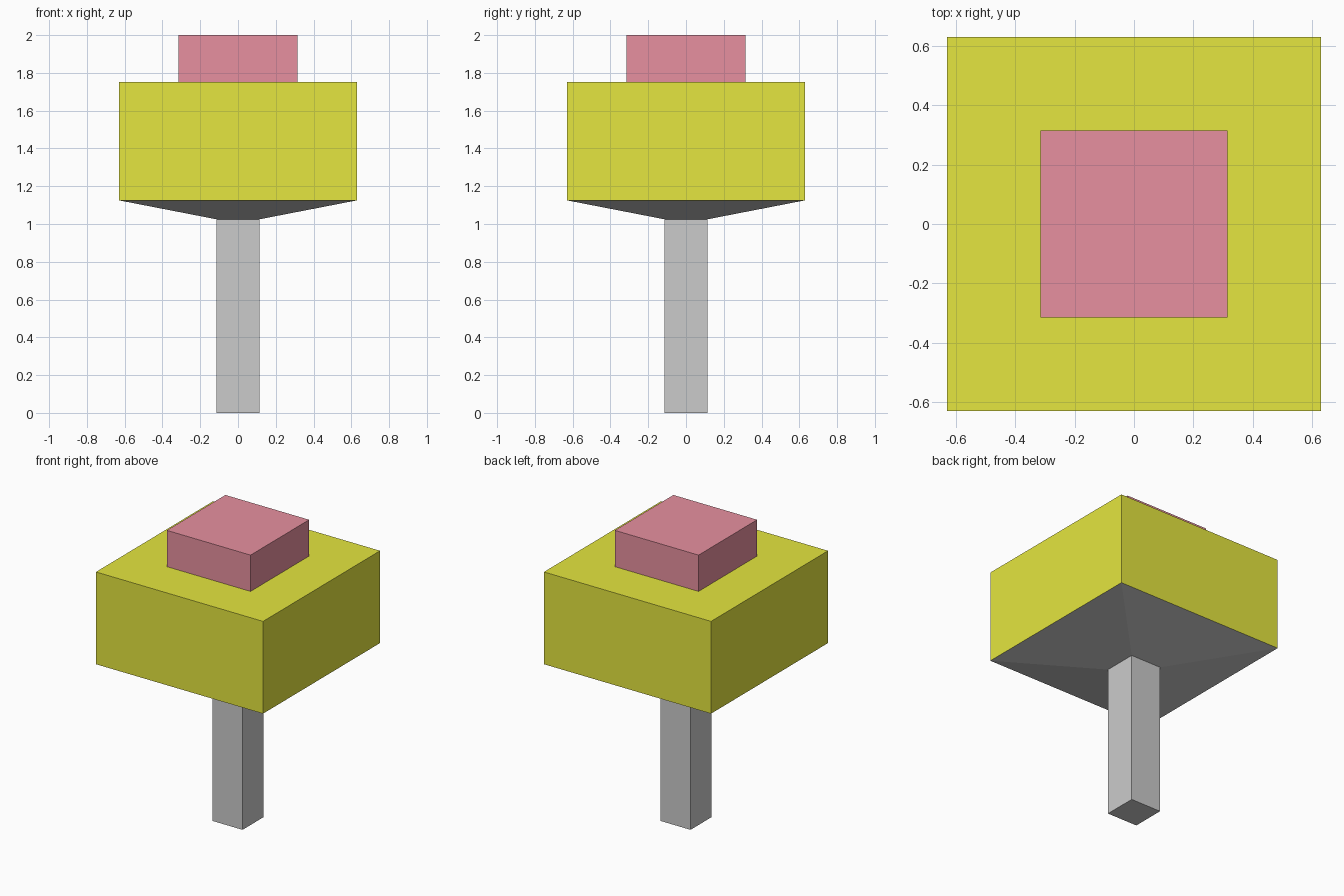
import bpy
import bmesh

if "Cube" in bpy.data.objects:
    bpy.data.objects.remove(bpy.data.objects["Cube"])


def square_stack(name, profile, cap_bottom, cap_top, color=None):
    """Loft square sections given as (half_width, z), bottom to top."""
    bm = bmesh.new()
    rings = [[bm.verts.new((sx * h, sy * h, z))
              for sx, sy in ((-1, -1), (1, -1), (1, 1), (-1, 1))]
             for h, z in profile]
    for lower, upper in zip(rings, rings[1:]):
        for i in range(4):
            j = (i + 1) % 4
            bm.faces.new((lower[i], lower[j], upper[j], upper[i]))
    if cap_bottom:
        bm.faces.new(rings[0][::-1])
    if cap_top:
        bm.faces.new(rings[-1])
    mesh = bpy.data.meshes.new(name)
    bm.to_mesh(mesh)
    bm.free()
    obj = bpy.data.objects.new(name, mesh)
    bpy.context.collection.objects.link(obj)
    if color:
        mat = bpy.data.materials.new(name + "_color")
        mat.diffuse_color = (*color, 1)
        mat.use_nodes = True
        mat.node_tree.nodes["Principled BSDF"].inputs["Base Color"].default_value = mat.diffuse_color
        mesh.materials.append(mat)
    return obj


# Square post flaring out to carry the housing
square_stack("post", [(0.114, 0), (0.114, 1.025), (0.629, 1.125)], True, False)

# Yellow housing, closed below by the flare
square_stack("housing", [(0.629, 1.125), (0.629, 1.753)], False, True,
             (0.78, 0.79, 0.05))

# Red button on top
square_stack("button", [(0.315, 1.753), (0.315, 2.0)], False, True,
             (0.80, 0.28, 0.35))
